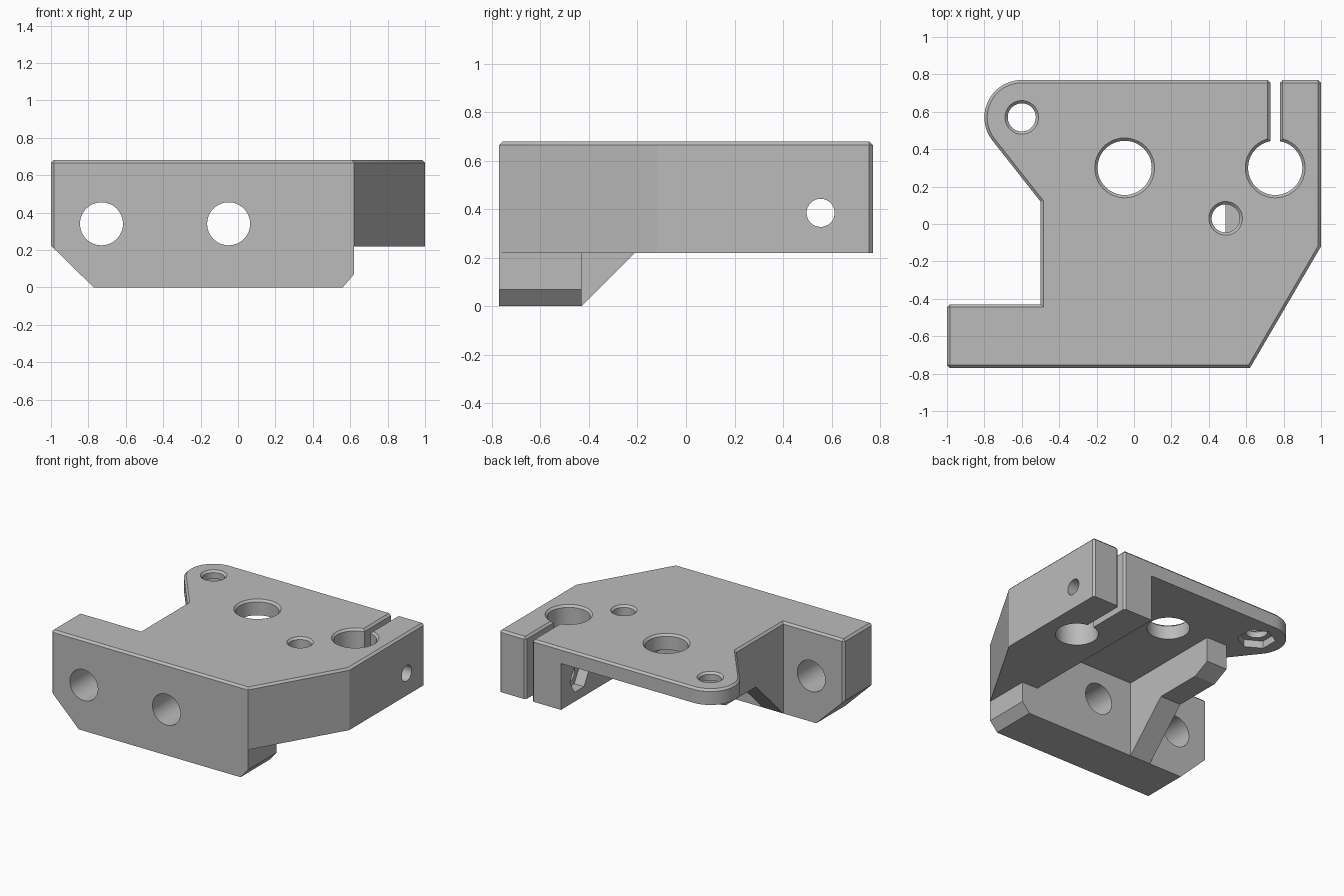
import bpy, bmesh
from math import sin, cos, asin, degrees, radians, pi
from mathutils import Matrix, Vector

if "Cube" in bpy.data.objects:
    bpy.data.objects.remove(bpy.data.objects["Cube"])

TOP, PLATE, SKIRT = 0.68, 0.565, 0.22      # top, plate underside, clamp block underside
WALL_BACK, BLOCK_X = -0.43, 0.49
RIB_L, RIB_R = -0.50, -0.33
CH = 0.015                                 # edge chamfer

grey = bpy.data.materials.new("plain grey")
grey.use_nodes = True
colour = (0.5, 0.5, 0.5, 1)
grey.diffuse_color = colour
grey.node_tree.nodes["Principled BSDF"].inputs["Base Color"].default_value = colour


def to_object(name, bm):
    bmesh.ops.recalc_face_normals(bm, faces=bm.faces)
    mesh = bpy.data.meshes.new(name)
    bm.to_mesh(mesh)
    bm.free()
    mesh.materials.append(grey)
    obj = bpy.data.objects.new(name, mesh)
    bpy.context.scene.collection.objects.link(obj)
    return obj


def prism(points, axis, low, high):
    """Closed prism of a 2D profile, extruded along an axis."""
    place = {"x": lambda a, b, t: (t, a, b),
             "y": lambda a, b, t: (a, t, b),
             "z": lambda a, b, t: (a, b, t)}[axis]
    bm = bmesh.new()
    face = bm.faces.new([bm.verts.new(place(a, b, low)) for a, b in points])
    out = bmesh.ops.extrude_face_region(bm, geom=[face])
    moved = [g for g in out["geom"] if isinstance(g, bmesh.types.BMVert)]
    bmesh.ops.translate(bm, verts=moved, vec=Vector(place(0, 0, high - low)))
    return bm


def arc(cx, cy, r, start, end, steps):
    angles = [radians(start + (end - start) * i / steps) for i in range(steps + 1)]
    return [(cx + r * cos(a), cy + r * sin(a)) for a in angles]


def cut(bm):
    """Subtract a closed shape from the body."""
    tool = to_object("cutter", bm)
    tool.hide_render = True
    mod = body.modifiers.new("cut", "BOOLEAN")
    mod.operation, mod.solver, mod.object = "DIFFERENCE", "EXACT", tool
    bpy.context.view_layer.objects.active = body
    bpy.ops.object.modifier_apply(modifier=mod.name)
    bpy.data.objects.remove(tool)


def cut_box(x0, x1, y0, y1, z0, z1):
    cut(prism([(x0, y0), (x1, y0), (x1, y1), (x0, y1)], "z", z0, z1))


def cut_round(centre, r1, r2, depth, axis="z", sides=48):
    """Subtract a cylinder, cone or hexagon centred on a point."""
    turn = {"x": Matrix.Rotation(pi / 2, 4, "Y"),
            "y": Matrix.Rotation(pi / 2, 4, "X"),
            "z": Matrix.Identity(4)}[axis]
    bm = bmesh.new()
    bmesh.ops.create_cone(bm, cap_ends=True, segments=sides, radius1=r1, radius2=r2,
                          depth=depth, matrix=Matrix.Translation(centre) @ turn)
    cut(bm)


# Outline with the rounded lobe and the slotted clamp bore
bore_x, bore_y, bore_r, half_slot = 0.755, 0.30, 0.145, 0.025
gap = degrees(asin(half_slot / bore_r))
outline = [(-1, -0.77), (0.62, -0.77), (1, -0.12), (1, 0.77), (bore_x + half_slot, 0.77)]
outline += arc(bore_x, bore_y, bore_r, 90 - gap, gap - 270, 44)
outline += [(bore_x - half_slot, 0.77)]
outline += arc(-0.6, 0.57, 0.2, 90, 216, 20)
outline += [(RIB_L, 0.12), (RIB_L, WALL_BACK), (-1, WALL_BACK)]
bm = prism(outline, "z", 0, TOP)

# Chamfer the top rim and the exposed upright corners
corners = [(1, 0.77), (bore_x + half_slot, 0.77), (bore_x - half_slot, 0.77),
           (-1, -0.77), (-1, WALL_BACK)]


def is_chamfered(edge):
    a, b = (v.co for v in edge.verts)
    if min(a.z, b.z) > TOP - 0.001:
        return True
    return (a - b).xy.length < 0.001 and any(
        (a.xy - Vector(c)).length < 0.001 for c in corners)


bmesh.ops.bevel(bm, geom=[e for e in bm.edges if is_chamfered(e)],
                offset=CH, segments=1, affect="EDGES")
body = to_object("clamp_bracket", bm)

# Hollow under the plate, leaving the front wall, the rib and the clamp block
cut_box(RIB_R, BLOCK_X, WALL_BACK, 1, -1, PLATE)
cut_box(-1.2, RIB_L, 0.12, 1, -1, PLATE)
cut_box(RIB_L - 0.01, RIB_R + 0.01, 0.375, 1.1, -1, PLATE)
cut(prism([(WALL_BACK, -1), (WALL_BACK, 0), (-0.11, 0.32), (0.25, 0.32),
           (0.375, 0.38), (0.6, 0.38), (0.6, -1)], "x", RIB_L - 0.1, RIB_R + 0.01))
cut_box(BLOCK_X - 0.01, 1.2, WALL_BACK, 1.2, -1, SKIRT)
cut_box(0.62, 1.2, -1, 1, -1, SKIRT)

# Sloped lower corners of the front wall
cut(prism([(-1.2, 0.42), (-0.67, -0.1), (-1.2, -0.1)], "y", -1, 0))
cut(prism([(0.5, -0.07), (0.68, 0.14), (0.68, -0.07)], "y", -1, 0))

# Vertical holes with countersunk rims: position, radius, lower end
for x, y, r, low in [(-0.05, 0.30, 0.145, -1), (-0.6, 0.57, 0.075, -1),
                     (0.49, 0.03, 0.075, PLATE)]:
    cut_round((x, y, (low + 1) / 2), r, r, 1 - low)
    cut_round((x, y, TOP), r, r + 2 * CH, 2 * CH)

# Mounting holes through the front wall
for x in (-0.73, -0.05):
    cut_round((x, -0.6, 0.34), 0.115, 0.115, 0.6, "y")

# Clamp screw hole and the two hexagonal nut pockets
cut_round((0.75, 0.555, 0.385), 0.058, 0.058, 0.8, "x", 32)
cut_round((BLOCK_X, 0.555, 0.385), 0.11, 0.11, 0.16, "x", 6)
cut_round((-0.6, 0.57, PLATE), 0.13, 0.13, 0.11, "z", 6)

# Smooth bores with crisp edges
bpy.ops.object.select_all(action="DESELECT")
body.select_set(True)
bpy.context.view_layer.objects.active = body
bpy.ops.object.shade_smooth_by_angle(angle=radians(25))
